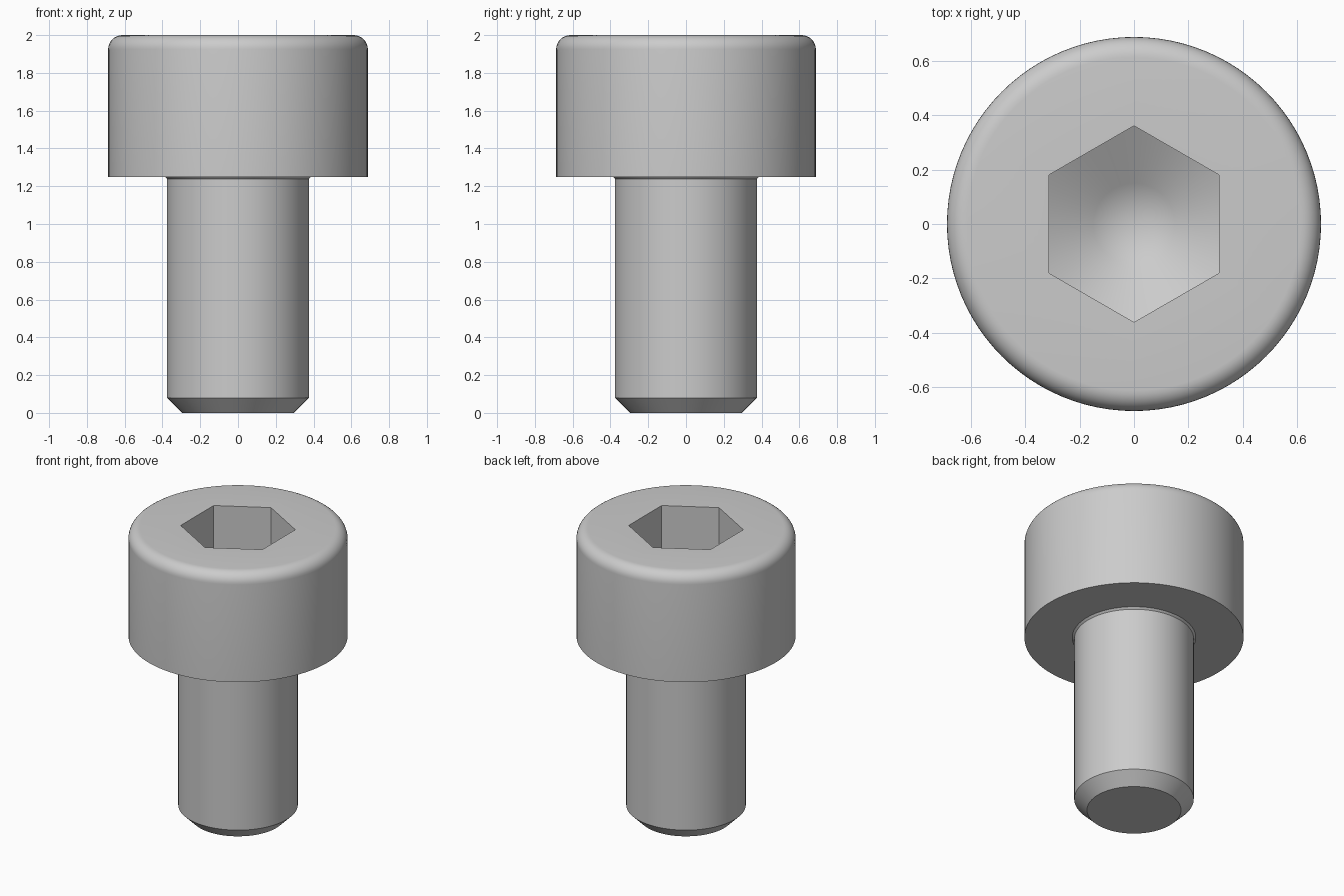
import bpy, bmesh, math

if "Cube" in bpy.data.objects:
    bpy.data.objects.remove(bpy.data.objects["Cube"])

SEG = 96
HEX = 0.3125                      # half the socket width across flats
CORNER = HEX / math.cos(math.pi / 6)
SLOPE = math.tan(math.radians(30))


def hex_radius(a):
    """Distance from the axis to the hexagon's edge, corners on +-y."""
    d = (math.degrees(a) + 30) % 60 - 30
    return HEX / math.cos(math.radians(d))


# Outer profile: tip chamfer, shank, neck flare, head, rounded top edge
profile = [(0.295, 0), (0.375, 0.08), (0.375, 1.238), (0.3875, 1.25), (0.6875, 1.25)]
R = 0.075
for i in range(9):
    t = math.radians(90 * i / 8)
    profile.append((0.6125 + R * math.cos(t), 1.925 + R * math.sin(t)))

bm = bmesh.new()
angles = [2 * math.pi * i / SEG for i in range(SEG)]


def ring(radius, height):
    """Ring of vertices; radius and height are functions of the angle."""
    return [bm.verts.new((radius(a) * math.cos(a), radius(a) * math.sin(a), height(a)))
            for a in angles]


rings = [ring(lambda a, r=r: r, lambda a, z=z: z) for r, z in profile]

# Hexagonal socket: mouth, then walls down to a conical drilled floor
def floor_z(r):
    return 1.625 - (CORNER - r) * SLOPE


rings.append(ring(hex_radius, lambda a: 2.0))
rings.append(ring(hex_radius, lambda a: floor_z(hex_radius(a))))
rings.append(ring(lambda a: 0.15, lambda a: floor_z(0.15)))

for low, high in zip(rings, rings[1:]):
    for i in range(SEG):
        j = (i + 1) % SEG
        bm.faces.new((low[i], low[j], high[j], high[i]))

# Close the tip and the cone point
bm.faces.new(rings[0][::-1])
apex = bm.verts.new((0, 0, floor_z(0)))
for i in range(SEG):
    bm.faces.new((rings[-1][i], rings[-1][(i + 1) % SEG], apex))
bmesh.ops.recalc_face_normals(bm, faces=bm.faces)

mesh = bpy.data.meshes.new("socket_cap_screw")
bm.to_mesh(mesh)
bm.free()
screw = bpy.data.objects.new("socket_cap_screw", mesh)
bpy.context.collection.objects.link(screw)

steel = bpy.data.materials.new("light_grey_steel")
steel.diffuse_color = (0.6, 0.6, 0.6, 1)
steel.use_nodes = True
steel.node_tree.nodes["Principled BSDF"].inputs["Base Color"].default_value = steel.diffuse_color
mesh.materials.append(steel)

bpy.context.view_layer.objects.active = screw
screw.select_set(True)
bpy.ops.object.shade_smooth_by_angle(angle=math.radians(28))
